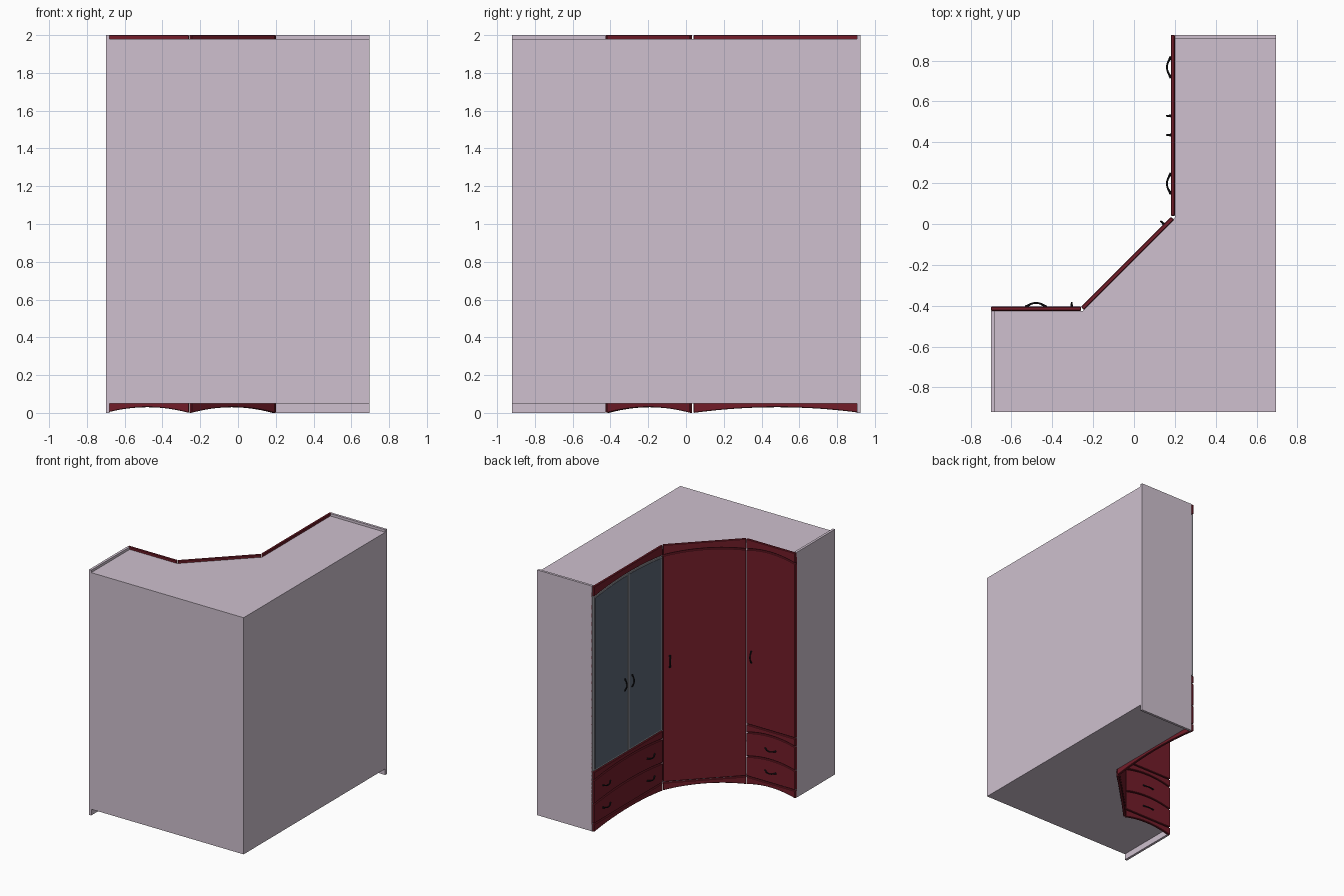
import bpy, bmesh, math
from mathutils import Matrix, Vector

if "Cube" in bpy.data.objects:
    bpy.data.objects.remove(bpy.data.objects["Cube"])


def material(name, rgb):
    m = bpy.data.materials.new(name)
    m.diffuse_color = (*rgb, 1)
    m.use_nodes = True
    m.node_tree.nodes["Principled BSDF"].inputs["Base Color"].default_value = m.diffuse_color
    return m


BODY = material("pale_board", (0.62, 0.53, 0.62))
RED = material("red_wood", (0.17, 0.012, 0.022))
GLASS = material("mirror_glass", (0.11, 0.135, 0.18))
FRAME = material("mirror_frame", (0.35, 0.35, 0.38))
BLACK = material("black_metal", (0.008, 0.008, 0.01))


def prism(name, outline, offset, mat, matrix=Matrix(), bevel=0):
    """Extrude a flat outline by an offset vector."""
    bm = bmesh.new()
    face = bm.faces.new([bm.verts.new(p) for p in outline])
    ext = bmesh.ops.extrude_face_region(bm, geom=[face])
    verts = [v for v in ext["geom"] if isinstance(v, bmesh.types.BMVert)]
    bmesh.ops.translate(bm, vec=Vector(offset), verts=verts)
    bmesh.ops.recalc_face_normals(bm, faces=bm.faces)
    me = bpy.data.meshes.new(name)
    bm.to_mesh(me)
    bm.free()
    ob = bpy.data.objects.new(name, me)
    bpy.context.collection.objects.link(ob)
    ob.matrix_world = matrix
    me.materials.append(mat)
    if bevel:
        mod = ob.modifiers.new("bevel", "BEVEL")
        mod.width, mod.segments, mod.angle_limit = bevel, 1, math.radians(60)
    return ob


def box(name, x0, x1, y0, y1, z0, z1, mat=BODY):
    return prism(name, [(x0, y0, z0), (x1, y0, z0), (x1, y1, z0), (x0, y1, z0)],
                 (0, 0, z1 - z0), mat)


# Carcass: end panels, back panels, top and bottom boards
box("end_panel_a", -0.7, -0.68, -0.92, -0.425, 0, 2)
box("end_panel_b", 0.2, 0.695, 0.905, 0.925, 0, 2)
box("back_panel_long", 0.677, 0.695, -0.92, 0.905, 0.05, 1.98)
box("back_panel_short", -0.68, 0.677, -0.92, -0.902, 0.05, 1.98)
PLAN = [(-0.68, -0.902), (0.677, -0.902), (0.677, 0.905), (0.2, 0.905),
        (0.2, 0.032), (-0.25, -0.425), (-0.68, -0.425)]
for nm, z in (("bottom_board", 0.05), ("top_board", 1.96)):
    prism(nm, [(x, y, z) for x, y in PLAN], (0, 0, 0.02), BODY)


class Front:
    """A run of fronts from a to b; local x runs along it, local y points outward."""

    def __init__(self, name, a, b):
        u = Vector((b[0] - a[0], b[1] - a[1], 0))
        self.name, self.L = name, u.length
        u.normalize()
        self.m = Matrix(((u.x, -u.y, 0, a[0]), (u.y, u.x, 0, a[1]),
                         (0, 0, 1, 0), (0, 0, 0, 1)))
        # dark backing seen in the seams
        self.panel("backing", (0.055, 0), (1.96, 0), y0=-0.014, y1=-0.01, gap=0)

    def panel(self, part, low, high, u0=0, u1=None, y0=-0.01, y1=0.01, mat=RED,
              gap=0.004, inset=0.0):
        """Panel between two arched lines given as (end height, rise)."""
        u1 = self.L if u1 is None else u1
        g = gap + inset
        us = [u0 + inset + (u1 - u0 - 2 * inset) * i / 16 for i in range(17)]
        arch = lambda c, u: c[0] + c[1] * (1 - (2 * u / self.L - 1) ** 2)
        lo = [(u, y0, arch(low, u) + (g if low[0] > 0 else 0)) for u in us]
        hi = [(u, y0, arch(high, u) - (g if high[0] < 2 else 0)) for u in us]
        return prism(f"{self.name}_{part}", lo + hi[::-1], (0, y1 - y0, 0), mat,
                     self.m, 0.003 if gap and mat == RED else 0)

    def handle(self, part, u, z, vertical):
        """Bow handle with a tapered grip."""
        cu = bpy.data.curves.new("bow", "CURVE")
        cu.dimensions, cu.bevel_depth, cu.bevel_resolution = "3D", 0.006, 2
        cu.use_fill_caps = True
        sp = cu.splines.new("POLY")
        sp.points.add(12)
        for i, p in enumerate(sp.points):
            t = i / 6 - 1
            s, out = 0.05 * t, 0.009 + 0.02 * math.cos(t * math.pi / 2)
            p.co = (u, out, z + s, 1) if vertical else (u + s, out, z - 0.01 * (1 - t * t), 1)
            p.radius = 0.75 + 0.5 * abs(t) ** 3
        cu.materials.append(BLACK)
        ob = bpy.data.objects.new(f"{self.name}_{part}", cu)
        bpy.context.collection.objects.link(ob)
        ob.matrix_world = self.m
        bpy.ops.object.select_all(action="DESELECT")
        bpy.context.view_layer.objects.active = ob
        ob.select_set(True)
        bpy.ops.object.convert(target="MESH")
        bpy.ops.object.shade_smooth_by_angle()


HEAD, DOOR, RAIL = (1.915, 0.03), (0.49, 0), (0.42, 0.03)
MID, SKIRT = (0.225, 0.03), (0.065, 0.0)
short = Front("short_side", (-0.7, -0.415), (-0.26, -0.415))
corner = Front("corner", (-0.253, -0.413), (0.188, 0.028))
long = Front("long_side", (0.19, 0.04), (0.19, 0.925))

# Arched headers and skirts on every run
for f in (short, corner, long):
    f.panel("header", HEAD, (2, 0))
    f.panel("skirt", (0, 0.03), SKIRT)

# Short run: one door above a rail and two drawers
short.panel("door", DOOR, HEAD)
short.panel("rail", RAIL, DOOR)
short.panel("upper_drawer", MID, RAIL)
short.panel("lower_drawer", SKIRT, MID)
short.handle("door_handle", short.L - 0.045, 1.05, True)
for z in (0.34, 0.16):
    short.handle("drawer_handle", short.L / 2, z, False)

# Corner: one full-height door
corner.panel("door", SKIRT, HEAD)
corner.handle("door_handle", corner.L - 0.05, 1.05, True)

# Long run: two framed mirror doors above two wide drawers
half = long.L / 2
for side, u0, u1 in (("near", 0.003, half - 0.003), ("far", half + 0.003, long.L - 0.003)):
    long.panel(f"{side}_door_frame", DOOR, HEAD, u0, u1, y1=0.006, mat=FRAME)
    long.panel(f"{side}_mirror", DOOR, HEAD, u0, u1, y0=0.0, y1=0.009, mat=GLASS, inset=0.012)
long.panel("rail", RAIL, DOOR)
long.panel("upper_drawer", MID, RAIL)
long.panel("lower_drawer", SKIRT, MID)
for s in (-1, 1):
    long.handle("door_handle", half + s * 0.047, 1.05, True)
    for z in (0.34, 0.16):
        long.handle("drawer_handle", half + s * 0.285, z, False)
